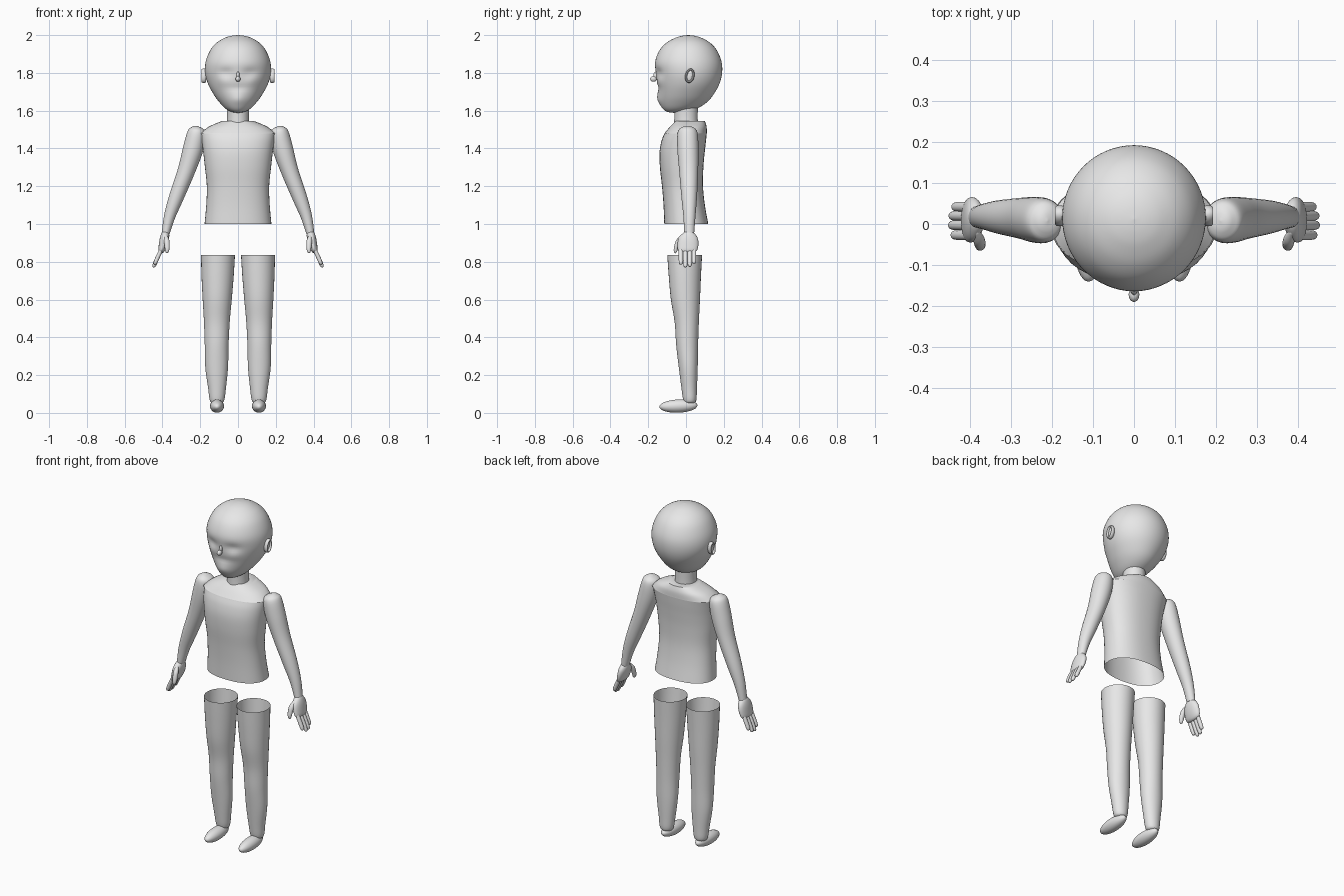
import bpy, bmesh, math
from mathutils import Vector

skin = bpy.data.materials.new("light grey")
skin.diffuse_color = (0.8, 0.8, 0.8, 1)


def finish(bm, name, angle=50):
    bmesh.ops.remove_doubles(bm, verts=bm.verts, dist=1e-5)
    bmesh.ops.recalc_face_normals(bm, faces=bm.faces)
    mesh = bpy.data.meshes.new(name)
    bm.to_mesh(mesh)
    bm.free()
    mesh.materials.append(skin)
    ob = bpy.data.objects.new(name, mesh)
    bpy.context.collection.objects.link(ob)
    bpy.ops.object.select_all(action='DESELECT')
    bpy.context.view_layer.objects.active = ob
    ob.select_set(True)
    bpy.ops.object.shade_smooth_by_angle(angle=math.radians(angle))
    return ob


def spline(rows, steps):
    """Smooth curve through rows of numbers."""
    out = []
    for i in range(len(rows) - 1):
        p = [rows[max(0, min(len(rows) - 1, i + k))] for k in (-1, 0, 1, 2)]
        for j in range(steps):
            t = j / steps
            out.append([0.5 * (2 * b + (c - a) * t + (2 * a - 5 * b + 4 * c - d) * t ** 2
                               + (3 * b - a - 3 * c + d) * t ** 3) for a, b, c, d in zip(*p)])
    return out + [list(rows[-1])]


def loft(name, rows, caps=(True, True), level=False, power=2, sides=32, steps=5, side=1, shape=None):
    """Skin through rows of (x, y, z, width radius, y radius)."""
    rows = spline(rows, steps)
    bm = bmesh.new()
    rings = []
    for i, (x, y, z, a, b) in enumerate(rows):
        across = Vector((1, 0, 0))
        if not level:
            t = Vector(rows[min(i + 1, len(rows) - 1)][:3]) - Vector(rows[max(i - 1, 0)][:3])
            across = Vector((0, 1, 0)).cross(t).normalized()
        depth = Vector((0, 1, 0))
        ring = []
        for k in range(sides):
            w = 2 * math.pi * k / sides
            c, s = math.cos(w), math.sin(w)
            c = math.copysign(abs(c) ** (2 / power), c)
            s = math.copysign(abs(s) ** (2 / power), s)
            p = Vector((x, y, z)) + across * (max(a, 1e-4) * c) + depth * (max(b, 1e-4) * s)
            if shape:
                p = shape(p)
            ring.append(bm.verts.new((p.x * side, p.y, p.z)))
        rings.append(ring)
    for lo, hi in zip(rings, rings[1:]):
        for k in range(sides):
            n = (k + 1) % sides
            bm.faces.new((lo[k], lo[n], hi[n], hi[k]))
    for use, ring in zip(caps, (rings[0], rings[-1])):
        if use:
            bm.faces.new(ring)
    return finish(bm, name)


def ball(name, loc, size, tilt=0):
    bm = bmesh.new()
    bmesh.ops.create_uvsphere(bm, u_segments=24, v_segments=14, radius=1)
    ob = finish(bm, name)
    ob.location, ob.scale, ob.rotation_euler = loc, size, (tilt, 0, 0)
    return ob


def front_back(rows):
    """(z, width radius, front y, back y) to loft rows."""
    return [(0, (f + b) / 2, z, r, (b - f) / 2) for z, r, f, b in rows]


# Head with soft eye hollows, brow and muzzle
def face(p):
    if p.y < -0.03:
        bump = lambda x, z, sx, sz: math.exp(-((abs(p.x) - x) / sx) ** 2 - ((p.z - z) / sz) ** 2)
        p.y += 0.010 * bump(0.065, 1.80, 0.04, 0.025)
        p.y -= 0.006 * bump(0.075, 1.755, 0.035, 0.03)
        p.y -= 0.009 * bump(0, 1.66, 0.04, 0.03)
        p.y += 0.005 * bump(0, 1.72, 0.05, 0.015)
    return p


loft("head", front_back([
    (1.588, 0.0, -0.06, -0.06), (1.594, 0.035, -0.10, 0.0), (1.61, 0.065, -0.122, 0.055),
    (1.64, 0.095, -0.137, 0.105), (1.68, 0.125, -0.146, 0.142), (1.74, 0.158, -0.152, 0.176),
    (1.80, 0.174, -0.160, 0.191), (1.86, 0.171, -0.163, 0.188), (1.92, 0.147, -0.140, 0.163),
    (1.96, 0.113, -0.103, 0.127), (1.985, 0.071, -0.058, 0.083), (1.996, 0.036, -0.022, 0.048),
    (2.0, 0.0, 0.012, 0.012)]), level=True, sides=64, shape=face)

# Nose
ball("nose_tip", (0, -0.172, 1.768), (0.013, 0.018, 0.015))
ball("nose_bridge", (0, -0.158, 1.785), (0.009, 0.015, 0.022))
loft("neck", [(0, 0, 1.52, 0.06, 0.063), (0, 0, 1.57, 0.058, 0.062), (0, 0, 1.63, 0.06, 0.063)],
     level=True, sides=32)

# Torso shell, open at the waist, with creased shoulder line
loft("torso", front_back([
    (1.0, 0.177, -0.115, 0.118), (1.1, 0.168, -0.119, 0.100), (1.2, 0.165, -0.127, 0.090),
    (1.3, 0.175, -0.138, 0.092), (1.38, 0.184, -0.140, 0.099), (1.44, 0.192, -0.130, 0.106),
    (1.48, 0.198, -0.114, 0.110), (1.48, 0.198, -0.114, 0.110), (1.515, 0.155, -0.085, 0.109),
    (1.545, 0.085, -0.055, 0.100)]), caps=(False, True), level=True, power=2.3, sides=48)

for s, tag in ((-1, "left"), (1, "right")):
    # Ear: raised rim around a dished centre
    ball(tag + "_ear_centre", (s * 0.176, 0.02, 1.785), (0.010, 0.018, 0.032), -0.2)
    bm = bmesh.new()
    n, m = 28, 10
    grid = []
    for i in range(n):
        u = 2 * math.pi * i / n
        grid.append([bm.verts.new((0.012 * math.sin(2 * math.pi * j / m),
                                   (0.019 + 0.006 * math.cos(2 * math.pi * j / m)) * math.cos(u),
                                   (0.033 + 0.006 * math.cos(2 * math.pi * j / m)) * math.sin(u)))
                     for j in range(m)])
    for i in range(n):
        for j in range(m):
            a, b = grid[i], grid[(i + 1) % n]
            bm.faces.new((a[j], b[j], b[(j + 1) % m], a[(j + 1) % m]))
    rim = finish(bm, tag + "_ear_rim")
    rim.location, rim.rotation_euler = (s * 0.181, 0.02, 1.785), (-0.2, 0, 0)

    # Arm
    loft(tag + "_arm", [
        (0.211, 0.008, 1.518, 0, 0), (0.213, 0.008, 1.511, 0.027, 0.030),
        (0.218, 0.008, 1.485, 0.048, 0.052), (0.237, 0.010, 1.40, 0.054, 0.056),
        (0.274, 0.014, 1.28, 0.046, 0.050), (0.327, 0.017, 1.14, 0.039, 0.041),
        (0.362, 0.018, 1.04, 0.030, 0.032), (0.383, 0.017, 0.95, 0.021, 0.026)], side=s)

    # Palm
    loft(tag + "_palm", [
        (0.381, 0.014, 0.965, 0, 0), (0.383, 0.014, 0.955, 0.018, 0.026),
        (0.389, 0.012, 0.925, 0.024, 0.050), (0.398, 0.010, 0.885, 0.022, 0.055),
        (0.407, 0.008, 0.855, 0.015, 0.045), (0.410, 0.008, 0.845, 0, 0)], side=s, sides=24)

    # Fingers and thumb
    for k, (y, tip) in enumerate(((-0.027, 0.785), (-0.003, 0.770), (0.020, 0.773), (0.042, 0.79))):
        drop = 0.87 - tip
        loft(f"{tag}_finger_{k + 1}", [
            (0.404, y, 0.87, 0.010, 0.012), (0.404 + 0.25 * drop, y, 0.87 - 0.55 * drop, 0.011, 0.012),
            (0.404 + 0.41 * drop, y, 0.87 - 0.92 * drop, 0.009, 0.010),
            (0.404 + 0.44 * drop, y, tip, 0, 0)], side=s, sides=14)
    loft(tag + "_thumb", [
        (0.385, -0.015, 0.945, 0.006, 0.008), (0.378, -0.038, 0.915, 0.014, 0.014),
        (0.375, -0.052, 0.875, 0.013, 0.012), (0.376, -0.056, 0.852, 0.008, 0.008),
        (0.376, -0.057, 0.845, 0, 0)], side=s, sides=14)

    # Leg shell, open at the thigh
    loft(tag + "_leg", [
        (0.106, -0.007, 0.835, 0.090, 0.092), (0.108, -0.006, 0.72, 0.085, 0.085),
        (0.110, -0.003, 0.60, 0.077, 0.077), (0.112, 0.004, 0.48, 0.068, 0.064),
        (0.113, 0.006, 0.36, 0.063, 0.058), (0.113, 0.012, 0.24, 0.060, 0.050),
        (0.111, 0.017, 0.13, 0.047, 0.041), (0.111, 0.020, 0.07, 0.039, 0.035),
        (0.111, 0.020, 0.052, 0.026, 0.024), (0.111, 0.020, 0.046, 0, 0)],
        caps=(False, True), level=True, side=s)

    # Foot
    ball(tag + "_foot", (s * 0.111, -0.04, 0.036), (0.037, 0.101, 0.035), 0.04)
